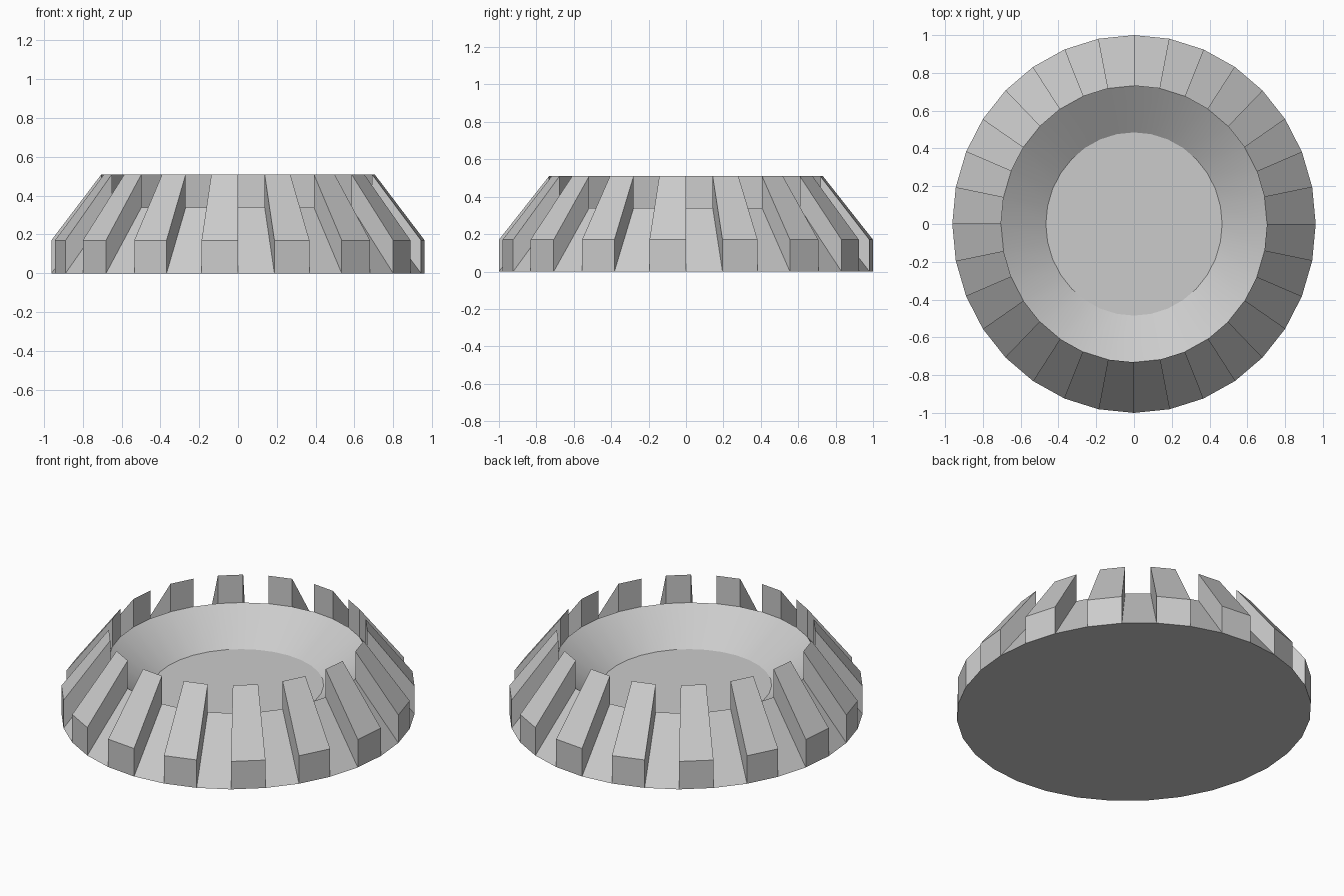
import bpy
import bmesh
from math import sin, cos, tau

if "Cube" in bpy.data.objects:
    bpy.data.objects.remove(bpy.data.objects["Cube"])

SIDES = 32
X_SCALE = 0.962       # slightly oval footprint
STEP = 0.17           # tooth height above the gaps

bm = bmesh.new()


def ring(radius, z):
    return [bm.verts.new((radius * X_SCALE * cos(tau * i / SIDES),
                          radius * sin(tau * i / SIDES), z))
            for i in range(SIDES)]


def bridge(a, b):
    return [bm.faces.new((a[i], a[(i + 1) % SIDES], b[(i + 1) % SIDES], b[i]))
            for i in range(SIDES)]


# Base cone with a sunken bowl
foot = ring(1.0, 0.0)
rim = ring(0.732, 0.34)
floor = ring(0.485, 0.17)
bm.faces.new(foot[::-1])
outer = bridge(foot, rim)
bowl = bridge(rim, floor)
bm.faces.new(floor)

# Smooth bowl wall between flat floor and flat outside
for f in bowl:
    f.smooth = True

# Teeth: every second outer panel is raised straight up
teeth = bmesh.ops.extrude_discrete_faces(bm, faces=outer[1::2])["faces"]
bmesh.ops.translate(bm, vec=(0, 0, STEP),
                    verts=list({v for f in teeth for v in f.verts}))

# Tooth sides stay flat
for f in bm.faces:
    if f not in bowl:
        f.smooth = False
bmesh.ops.recalc_face_normals(bm, faces=bm.faces[:])

mesh = bpy.data.meshes.new("toothed_bowl")
bm.to_mesh(mesh)
bm.free()
obj = bpy.data.objects.new("toothed_bowl", mesh)
bpy.context.collection.objects.link(obj)
